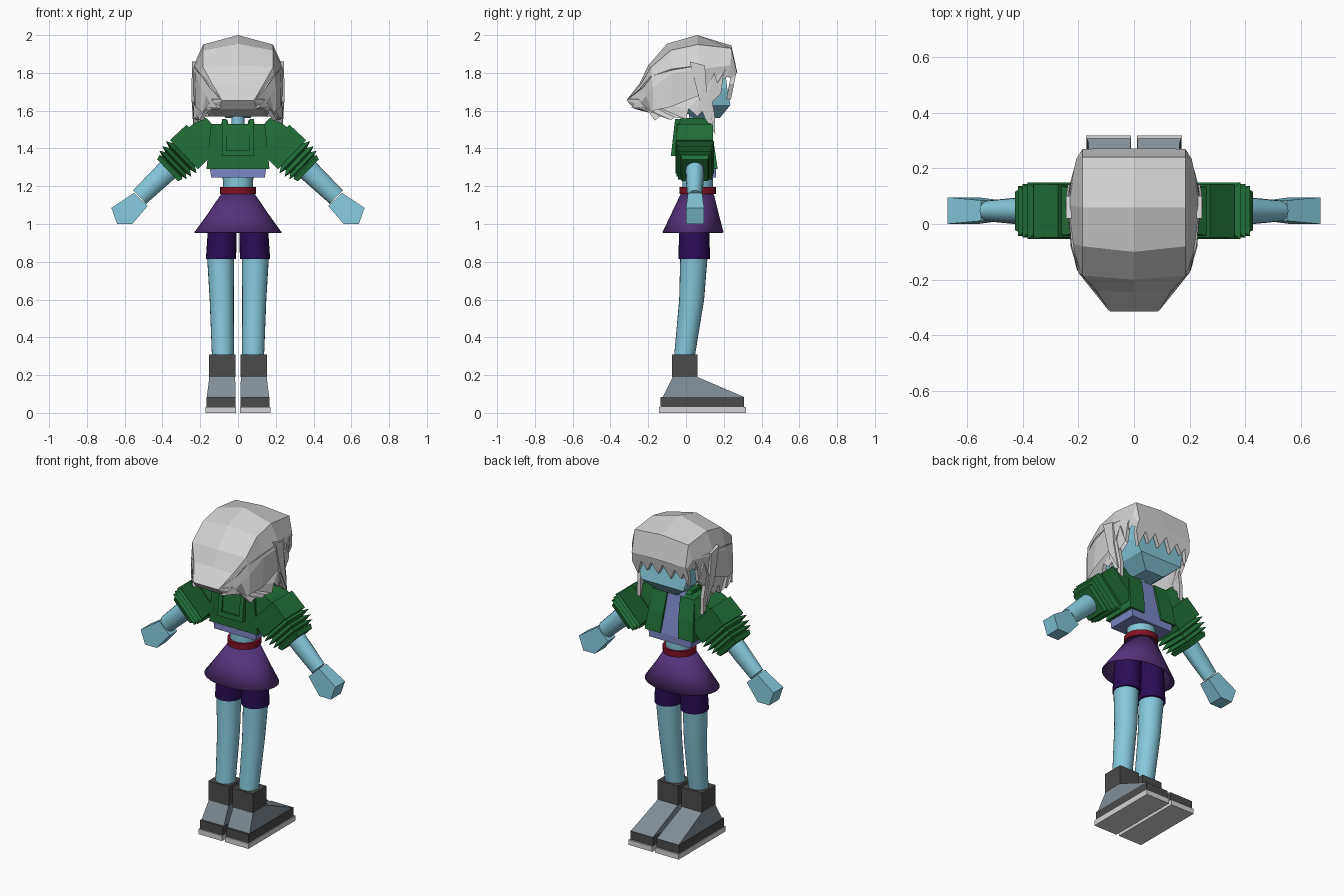
import bpy, bmesh, math


def material(name, r, g, b):
    m = bpy.data.materials.new(name)
    m.diffuse_color = (r, g, b, 1)
    return m


SKIN = material("sky blue skin", .24, .58, .72)
HAIR = material("pale grey", .66, .66, .66)
GREEN = material("jacket green", .016, .16, .04)
PURPLE = material("skirt purple", .088, .032, .19)
INDIGO = material("dark indigo", .022, .004, .09)
RED = material("belt red", .23, .006, .02)
BLUE = material("shirt periwinkle", .2, .24, .56)
DARK = material("shoe charcoal", .07, .07, .07)
STEEL = material("shoe grey", .22, .27, .31)


def finish(name, bm, mat, mirror=False, smooth=False):
    bmesh.ops.recalc_face_normals(bm, faces=bm.faces)
    me = bpy.data.meshes.new(name)
    bm.to_mesh(me)
    bm.free()
    ob = bpy.data.objects.new(name, me)
    bpy.context.collection.objects.link(ob)
    me.materials.append(mat)
    if mirror:
        ob.modifiers.new("mirror", 'MIRROR')
    if smooth:
        bpy.context.view_layer.objects.active = ob
        ob.select_set(True)
        bpy.ops.object.shade_smooth_by_angle(angle=math.radians(35))
        ob.select_set(False)
    return ob


def loft(name, rings, mat, mirror=False, smooth=False, closed=True, caps=True):
    """Skin a list of equal-length point rings."""
    bm = bmesh.new()
    vs = [[bm.verts.new(p) for p in r] for r in rings]
    n = len(rings[0])
    for a, b in zip(vs, vs[1:]):
        for i in range(n if closed else n - 1):
            j = (i + 1) % n
            bm.faces.new((a[i], a[j], b[j], b[i]))
    if caps:
        bm.faces.new(vs[0])
        bm.faces.new(vs[-1])
    return finish(name, bm, mat, mirror, smooth)


def rect(z, x0, x1, y0, y1):
    return [(x0, y0, z), (x1, y0, z), (x1, y1, z), (x0, y1, z)]


def oval(z, cx, cy, rx, ry, n=24):
    return [(cx + rx * math.cos(2 * math.pi * i / n),
             cy + ry * math.sin(2 * math.pi * i / n), z) for i in range(n)]


def sheet(name, pts, place, depth, mat, mirror=True):
    """Outline placed in space by a rule, then thickened along a vector."""
    bm = bmesh.new()
    a = [bm.verts.new(place(*p)) for p in pts]
    b = [bm.verts.new([c + d for c, d in zip(v.co, depth)]) for v in a]
    bm.faces.new(a)
    bm.faces.new(b)
    for i in range(len(a)):
        j = (i + 1) % len(a)
        bm.faces.new((a[i], a[j], b[j], b[i]))
    bmesh.ops.triangulate(bm, faces=[f for f in bm.faces if len(f.verts) > 4])
    return finish(name, bm, mat, mirror)


# shoes
loft("sole", [rect(0, .01, .172, -.143, .318), rect(.032, .01, .172, -.143, .318)], HAIR, True)
loft("shoe_band", [rect(.032, .012, .168, -.135, .308), rect(.085, .012, .168, -.135, .308)], DARK, True)
loft("shoe_upper", [rect(.085, .013, .165, -.122, .306), rect(.19, .015, .152, -.07, .06)], STEEL, True)
loft("ankle_cuff", [rect(.19, .012, .153, -.073, .06), rect(.31, .012, .153, -.073, .06)], DARK, True)

# legs and shorts
loft("leg", [oval(.3, .08, -.008, .058, .055), oval(.6, .086, .03, .064, .066),
             oval(.85, .093, .043, .072, .073)], SKIN, True, True)
loft("shorts", [oval(.815, .09, .043, .08, .083), oval(1.04, .08, .045, .075, .08)], INDIGO, True, True)

# skirt, belt, waist
skirt = loft("skirt", [oval(.955, 0, .037, .232, .162, 32), oval(1.05, 0, .047, .163, .127, 32),
                       oval(1.165, 0, .06, .085, .085, 32)], PURPLE, smooth=True, caps=False)
skirt.modifiers.new("cloth", 'SOLIDIFY').thickness = .006
loft("belt", [oval(1.16, 0, .062, .096, .097), oval(1.195, 0, .062, .096, .097)], RED, smooth=True)
loft("waist", [oval(1.1, 0, .062, .078, .08), oval(1.3, 0, .062, .082, .083)], SKIN, smooth=True)

# shirt and jacket
loft("shirt", [rect(1.245, -.142, .142, -.03, .158), rect(1.29, -.148, .148, -.03, .158),
               rect(1.53, -.12, .12, -.03, .112)], BLUE)
loft("jacket_front", [rect(1.29, .062, .167, -.045, .168), rect(1.41, .052, .155, -.048, .15),
                      rect(1.53, .045, .142, -.05, .12)], GREEN, True)
loft("jacket_back", [rect(1.29, -.165, .165, -.045, 0), rect(1.53, -.14, .14, -.05, 0)], GREEN)
loft("hood", [rect(1.36, -.085, .085, -.068, -.03), rect(1.53, -.085, .085, -.055, -.03)], GREEN)
loft("hood_rim", [rect(1.36, .06, .086, -.08, -.03), rect(1.555, .06, .086, -.058, -.02)], GREEN, True)
loft("hood_hem", [rect(1.36, -.086, .086, -.08, -.04), rect(1.39, -.086, .086, -.077, -.04)], GREEN)
loft("collar", [rect(1.5, .045, .09, -.04, .09), rect(1.55, .055, .085, -.03, .06)], GREEN, True)

# arms, measured along a slanting axis from the shoulder
ARM_Y = .047


def arm(s, h, w):
    cx, cz = .2 + .72 * s, 1.45 - .69 * s
    return [(cx + .69 * h * i, ARM_Y + w * j, cz + .72 * h * i)
            for i, j in ((-1, -1), (1, -1), (1, 1), (-1, 1))]


def arm_oval(s, h, w, n=16):
    cx, cz = .2 + .72 * s, 1.45 - .69 * s
    pts = [(math.cos(2 * math.pi * i / n), math.sin(2 * math.pi * i / n)) for i in range(n)]
    return [(cx + .69 * h * c, ARM_Y + w * t, cz + .72 * h * c) for c, t in pts]


loft("shoulder", [arm(-.1, .06, .075), arm(-.03, .083, .085), arm(.03, .09, .09)], GREEN, True)
loft("sleeve", [arm(0, .105, .095), arm(.12, .107, .097)], GREEN, True)
frills = [(.12, .085), (.14, .118), (.152, .08), (.172, .112), (.182, .078),
          (.2, .105), (.208, .075), (.215, .088), (.24, .08)]
loft("sleeve_frills", [arm(s, h, h * .86) for s, h in frills], GREEN, True)
loft("forearm", [arm_oval(.2, .06, .05), arm_oval(.32, .055, .047), arm_oval(.445, .05, .038)], SKIN, True, True)


# hand widens in depth toward the fist
def hand_row(y0, y1):
    out = []
    for x, z, inset in ((.478, 1.095, .011), (.55, 1.165, .011), (.67, 1.085, 0), (.64, 1, 0), (.56, 1, 0)):
        out.append((x, y0 + inset if y0 < ARM_Y else y1 - inset, z))
    return out


loft("hand", [hand_row(0, 0), hand_row(.096, .096)], SKIN, True)

# neck and head
loft("neck", [oval(1.48, 0, .05, .034, .034, 12), oval(1.6, 0, .05, .034, .034, 12)], SKIN, smooth=True)
loft("head", [rect(1.562, -.065, .065, .04, .18), rect(1.63, -.145, .145, -.06, .235),
              rect(1.72, -.17, .17, -.1, .218), rect(1.88, -.16, .16, -.1, .2)], SKIN)

# hair cap: half sections from fringe, over the crown, to the swept-back tip
sections = [
    [(.185, .255, 1.76), (.19, .26, 1.79), (.185, .27, 1.80), (0, .272, 1.80)],
    [(.2, .22, 1.78), (.207, .235, 1.84), (.185, .24, 1.93), (0, .24, 1.945)],
    [(.235, .07, 1.68), (.243, .07, 1.82), (.185, .06, 1.95), (0, .06, 2.0)],
    [(.228, -.08, 1.62), (.225, -.07, 1.80), (.185, -.08, 1.92), (0, -.10, 1.955)],
    [(.2, -.175, 1.6), (.2, -.175, 1.72), (.185, -.185, 1.83), (0, -.2, 1.84)],
    [(.19, -.18, 1.585), (.17, -.21, 1.68), (.135, -.24, 1.74), (0, -.245, 1.745)],
    [(.16, -.17, 1.58), (.14, -.25, 1.63), (.085, -.315, 1.655), (0, -.315, 1.655)],
    [(.16, -.16, 1.575), (.14, -.24, 1.61), (.1, -.275, 1.61), (0, -.275, 1.61)],
    [(.18, -.12, 1.57), (.13, -.12, 1.57), (.08, -.12, 1.57), (0, -.12, 1.57)]]
loft("hair_cap", sections, HAIR, True, closed=False, caps=False)


# jagged side hair, bowed outward around the ears
def side(y, z):
    x = .238 - (1.4 if y > .07 else .6) * (y - .07) ** 2
    if y < -.175:
        x = .2 + .8 * (y + .175)
    return (x, y, z)


sheet("side_hair", [(-.08, 1.82), (-.19, 1.78), (-.245, 1.715), (-.31, 1.66), (-.25, 1.66), (-.29, 1.615),
                    (-.215, 1.615), (-.165, 1.548), (-.135, 1.57), (-.08, 1.55), (-.06, 1.565), (0, 1.555),
                    (.015, 1.61), (.06, 1.57), (.07, 1.64), (.1, 1.56), (.155, 1.475), (.152, 1.58),
                    (.125, 1.72), (.15, 1.8), (.185, 1.69), (.2, 1.8), (.22, 1.84), (.07, 1.84)],
      side, (-.022, 0, 0), HAIR)
sheet("side_lock", [(.02, 1.86), (.1, 1.84), (.11, 1.7), (.142, 1.53), (.07, 1.66)],
      lambda y, z: (.246 - 1.2 * (y - .06) ** 2, y, z), (-.02, 0, 0), HAIR)
# jagged fringe over the face
sheet("fringe", [(-.185, 1.81), (.185, 1.81), (.195, 1.74), (.165, 1.66), (.13, 1.755), (.095, 1.70),
                 (.06, 1.765), (.02, 1.70), (-.02, 1.77), (-.065, 1.69), (-.1, 1.76), (-.14, 1.71),
                 (-.16, 1.75), (-.18, 1.67), (-.195, 1.74)],
      lambda x, z: (x, .268 - (1.81 - z) * .2, z), (0, -.025, 0), HAIR, mirror=False)
